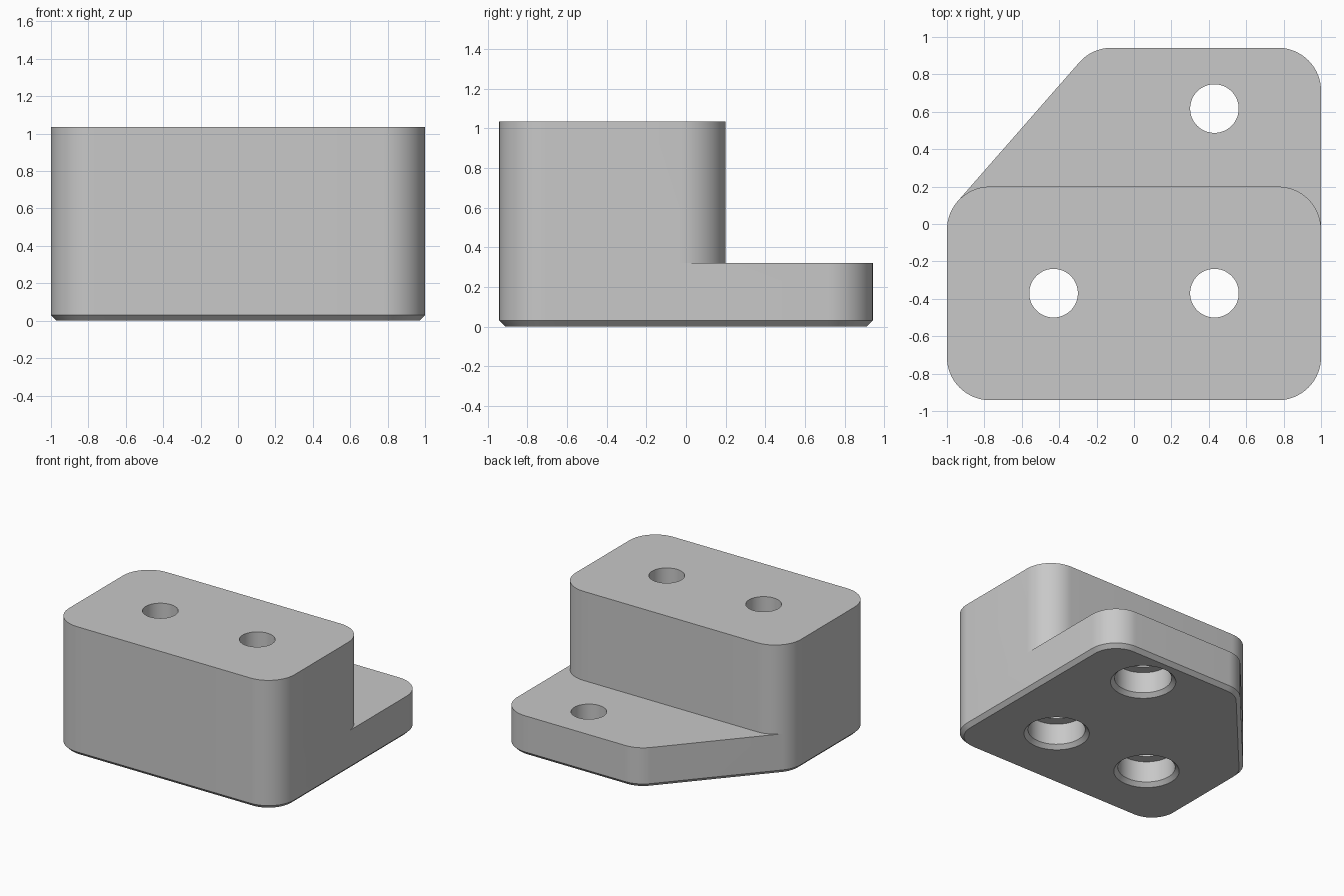
import bpy, bmesh, math

if "Cube" in bpy.data.objects:
    bpy.data.objects.remove(bpy.data.objects["Cube"])

R, C = 0.23, 0.03                 # corner radius, bottom chamfer
PLATE_TOP, BLOCK_TOP = 0.32, 1.035
CX, FRONT, MID, BACK = 0.77, -0.712, -0.03, 0.712   # corner centres
SLANT_X = -0.12

grey = bpy.data.materials.new("light grey")
grey.diffuse_color = (0.58, 0.58, 0.58, 1)
grey.use_nodes = True
grey.node_tree.nodes["Principled BSDF"].inputs["Base Color"].default_value = grey.diffuse_color


def arc(cx, cy, a0, a1, r, n=16):
    angles = [math.radians(a0 + (a1 - a0) * i / n) for i in range(n + 1)]
    return [(cx + r * math.cos(a), cy + r * math.sin(a)) for a in angles]


# angle at which the slanted side touches its two corner arcs
tangent = math.degrees(math.atan2(BACK - MID, SLANT_X + CX)) + 90


def plate_parts(r):
    """Outline pieces, anticlockwise: shared front part, then back part."""
    front = (arc(-CX, MID, tangent, 180, r, 10) + arc(-CX, FRONT, 180, 270, r)
             + arc(CX, FRONT, 270, 360, r) + [(CX + r, MID)])
    back = arc(CX, BACK, 0, 90, r) + arc(SLANT_X, BACK, 90, tangent, r)
    return front, back


bm = bmesh.new()


def ring(points, z):
    return [bm.verts.new((x, y, z)) for x, y in points]


def bridge(low, high):
    n = len(low)
    for i in range(n):
        j = (i + 1) % n
        bm.faces.new((low[i], low[j], high[j], high[i]))


# Base plate with chamfered bottom edge
front, back = plate_parts(R)
f_in, b_in = plate_parts(R - C)
bottom = ring(f_in + b_in, 0)
lower = ring(front + back, C)
ledge = ring(front + back, PLATE_TOP)
bm.faces.new(bottom[::-1])
bridge(bottom, lower)
bridge(lower, ledge)

# Tall block on the front part of the plate
block_back = arc(CX, MID, 0, 90, R)[1:] + arc(-CX, MID, 90, tangent, R, 10)[:-1]
nf = len(front)
foot = ring(block_back, PLATE_TOP)
bm.faces.new(ledge[nf - 1:] + [ledge[0]] + foot[::-1])
top = ring(front + block_back, BLOCK_TOP)
bridge(ledge[:nf] + foot, top)
bm.faces.new(top)

bmesh.ops.recalc_face_normals(bm, faces=bm.faces)
mesh = bpy.data.meshes.new("mounting_block")
bm.to_mesh(mesh)
bm.free()
body = bpy.data.objects.new("mounting_block", mesh)
bpy.context.collection.objects.link(body)
mesh.materials.append(grey)

# Counterbored screw holes, cut from below
bore = [(0.26, -0.02), (0.21, 0.03), (0.21, 0.20), (0.13, 0.20), (0.13, 1.2)]
for i, (hx, hy) in enumerate([(-0.43, -0.37), (0.43, -0.37), (0.43, 0.617)]):
    bm = bmesh.new()
    rings = [ring(arc(hx, hy, 0, 360, r, 48)[:-1], z) for r, z in bore]
    bm.faces.new(rings[0][::-1])
    for low, high in zip(rings, rings[1:]):
        bridge(low, high)
    bm.faces.new(rings[-1])
    bmesh.ops.recalc_face_normals(bm, faces=bm.faces)
    cut_mesh = bpy.data.meshes.new("hole_cutter")
    bm.to_mesh(cut_mesh)
    bm.free()
    cut_mesh.materials.append(grey)
    cutter = bpy.data.objects.new(f"hole_cutter_{i + 1}", cut_mesh)
    bpy.context.collection.objects.link(cutter)
    cutter.hide_render = True
    mod = body.modifiers.new(f"screw_hole_{i + 1}", 'BOOLEAN')
    mod.operation, mod.solver, mod.object = 'DIFFERENCE', 'EXACT', cutter
    bpy.context.view_layer.objects.active = body
    bpy.ops.object.modifier_apply(modifier=mod.name)
    bpy.data.objects.remove(cutter)

# Smooth the rounded walls, keep the edges crisp
bpy.ops.object.select_all(action='DESELECT')
body.select_set(True)
bpy.context.view_layer.objects.active = body
bpy.ops.object.shade_smooth_by_angle(angle=math.radians(30))
